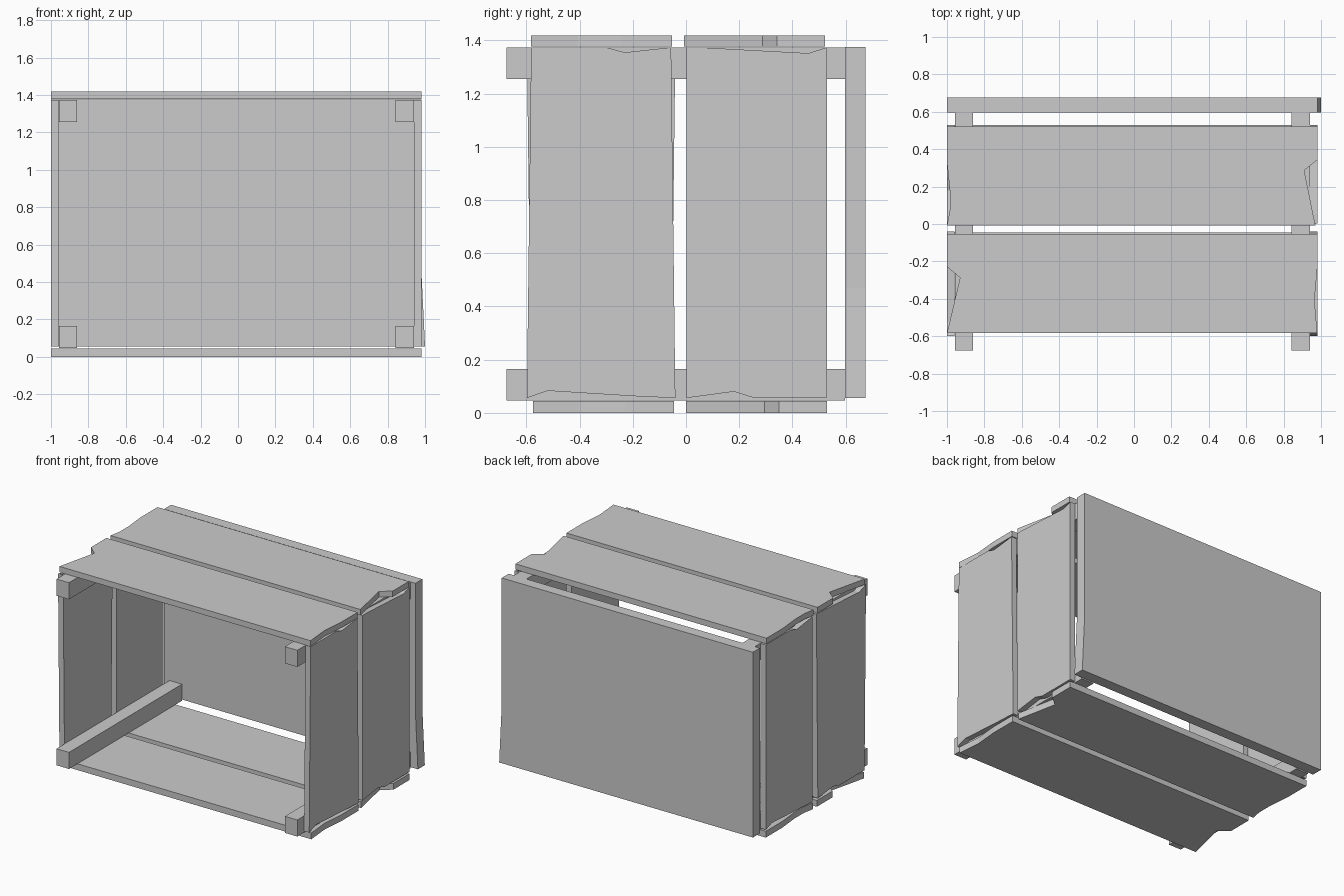
import bpy, bmesh
from mathutils import Vector

if "Cube" in bpy.data.objects:
    bpy.data.objects.remove(bpy.data.objects["Cube"])


def prism(name, outline, axis, lo, hi):
    """Extrude a 2D outline along an axis; outline uses the other two axes in order."""
    bm = bmesh.new()

    def point(p, d):
        co = list(p)
        co.insert(axis, d)
        return Vector(co)

    face = bm.faces.new([bm.verts.new(point(p, lo)) for p in outline])
    ext = bmesh.ops.extrude_face_region(bm, geom=[face])
    shift = Vector((0, 0, 0))
    shift[axis] = hi - lo
    bmesh.ops.translate(bm, vec=shift,
                        verts=[v for v in ext["geom"] if isinstance(v, bmesh.types.BMVert)])
    bmesh.ops.recalc_face_normals(bm, faces=bm.faces)
    mesh = bpy.data.meshes.new(name)
    bm.to_mesh(mesh)
    bm.free()
    obj = bpy.data.objects.new(name, mesh)
    bpy.context.collection.objects.link(obj)
    return obj


# Top and bottom planks with splintered ends (outline in x, y)
front_plank = [(-1, -.575), (.98, -.575), (.965, -.40), (.98, -.23), (.98, -.045),
               (-1, -.045), (-1, -.22), (-.93, -.28)]
rear_plank = [(-1, 0), (-.985, 0), (.97, 0), (.91, .295), (.98, .35), (.98, .53),
              (-1, .53), (-1, .34), (-.985, .19), (-.985, .08)]
for level, z0, z1, dy in (("bottom", 0, .045, 0), ("top", 1.377, 1.418, -.008)):
    for place, outline in (("front", front_plank), ("rear", rear_plank)):
        prism(f"{level}_{place}_plank", [(x, y + dy) for x, y in outline], 2, z0, z1)

# Side planks with chipped ends (outline in y, z); left side is flipped over
front_side = [(-.598, .056), (-.52, .083), (-.18, .062), (-.04, .056), (-.056, 1.374),
              (-.23, 1.355), (-.30, 1.374), (-.582, 1.374)]
rear_side = [(.002, .056), (.18, .080), (.25, .058), (.53, .058), (.53, 1.374),
             (.46, 1.352), (.05, 1.374), (.002, 1.374)]
for place, outline in (("front", front_side), ("rear", rear_side)):
    prism(f"right_{place}_plank", outline, 0, .94, .98)
    prism(f"left_{place}_plank", [(y, 1.43 - z) for y, z in outline], 0, -1, -.96)

# Corner rails running front to back
for level, z0, z1 in (("lower", .047, .165), ("upper", 1.255, 1.374)):
    for side, x0, x1 in (("left", -.958, -.86), ("right", .842, .94)):
        prism(f"{level}_{side}_rail", [(x0, z0), (x1, z0), (x1, z1), (x0, z1)],
              1, -.675, .598)

# Back panel, flared slightly at the lower right (outline in x, z)
prism("back_panel", [(-1, .056), (1, .056), (.98, .47), (.98, 1.376), (-1, 1.376)],
      1, .597, .675)
